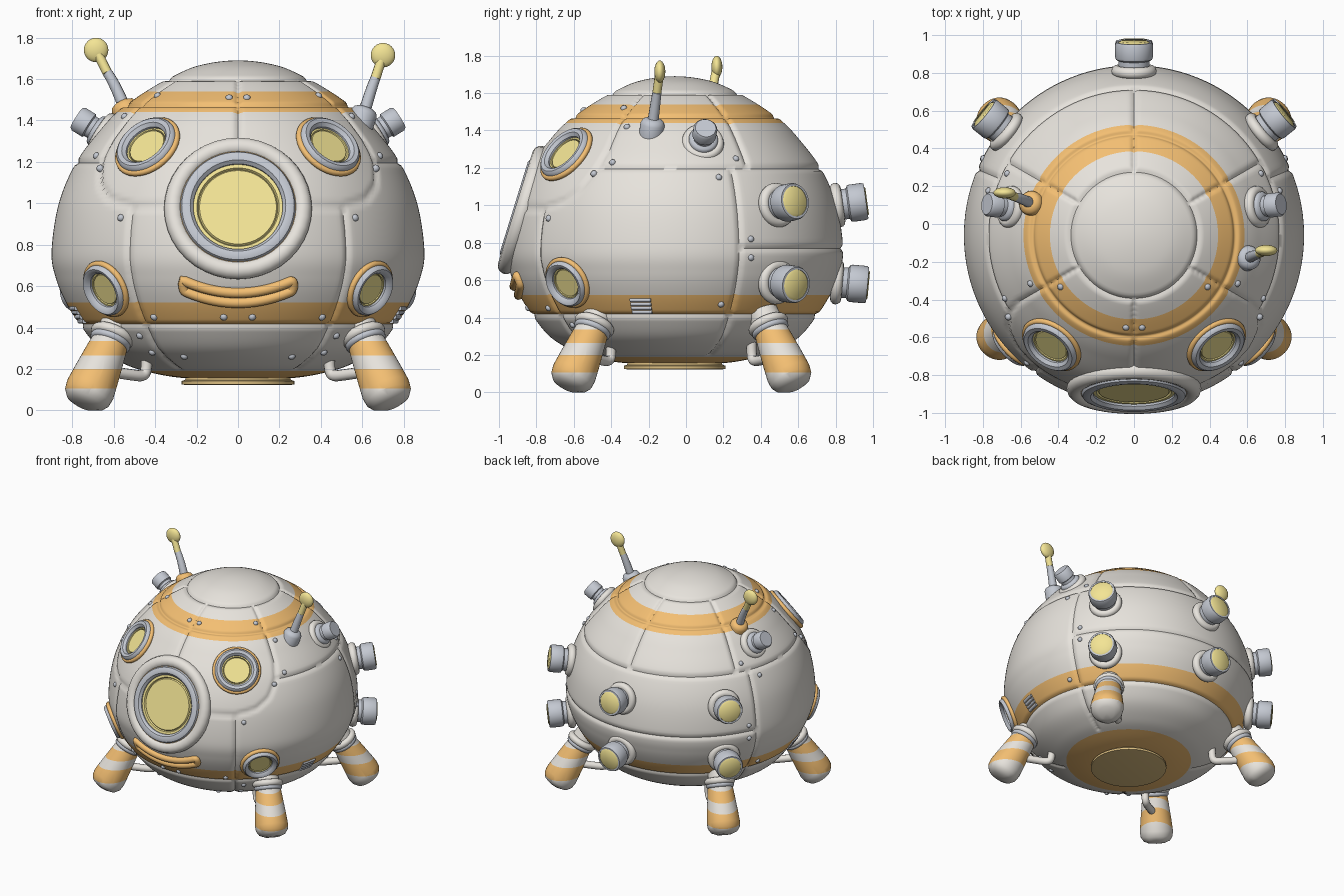
import bpy, bmesh
from math import sin, cos, pi, radians, sqrt, exp
from mathutils import Vector, Matrix
from mathutils.kdtree import KDTree

if "Cube" in bpy.data.objects:
    bpy.data.objects.remove(bpy.data.objects["Cube"])

CY = -0.06  # hull axis position in y


def material(name, col):
    m = bpy.data.materials.new(name)
    m.diffuse_color = (*col, 1)
    m.use_nodes = True
    m.node_tree.nodes["Principled BSDF"].inputs["Base Color"].default_value = m.diffuse_color
    return m


WHITE = material("white_shell", (0.80, 0.77, 0.72))
ORANGE = material("orange_paint", (0.90, 0.52, 0.17))
YELLOW = material("yellow_glass", (0.90, 0.78, 0.30))
METAL = material("blue_grey_metal", (0.55, 0.58, 0.64))
BRONZE = material("bronze_plate", (0.72, 0.52, 0.22))


def finish(ob, angle=40):
    bpy.ops.object.select_all(action='DESELECT')
    bpy.context.view_layer.objects.active = ob
    ob.select_set(True)
    bpy.ops.object.shade_smooth_by_angle(angle=radians(angle))
    return ob


def add(name, bm, mats, angle=40):
    bmesh.ops.recalc_face_normals(bm, faces=bm.faces)
    me = bpy.data.meshes.new(name)
    bm.to_mesh(me)
    bm.free()
    for m in mats:
        me.materials.append(m)
    ob = bpy.data.objects.new(name, me)
    bpy.context.collection.objects.link(ob)
    return finish(ob, angle)


def spin(profile, mtx, seg):
    bm = bmesh.new()
    rows = [[bm.verts.new(mtx @ Vector((r * sin(2 * pi * i / seg), -r * cos(2 * pi * i / seg), h)))
             for i in range(seg)] for r, h in profile]
    for a, b in zip(rows, rows[1:]):
        for i in range(seg):
            j = (i + 1) % seg
            bm.faces.new((a[i], a[j], b[j], b[i]))
    bmesh.ops.remove_doubles(bm, verts=bm.verts, dist=1e-5)
    return bm


def lathe(name, profile, mtx, mat, seg=40):
    return add(name, spin(profile, mtx, seg), [mat])


def ring(name, R, r, mtx, mat, flat=1.0):
    prof = [(R + r * cos(t * pi / 6), flat * r * sin(t * pi / 6)) for t in range(13)]
    return lathe(name, prof, mtx, mat)


def frame(p, n):
    return Matrix.Translation(p) @ Vector(n).to_track_quat('Z', 'Y').to_matrix().to_4x4()


def tube(name, pts, radius, mat, cyclic=False, radii=None):
    cu = bpy.data.curves.new(name, 'CURVE')
    cu.dimensions = '3D'
    cu.bevel_depth, cu.bevel_resolution, cu.use_fill_caps = radius, 4, True
    sp = cu.splines.new('NURBS')
    sp.points.add(len(pts) - 1)
    for i, p in enumerate(pts):
        sp.points[i].co = (*p, 1)
        sp.points[i].radius = radii[i] if radii else 1
    sp.order_u, sp.use_endpoint_u, sp.use_cyclic_u, sp.resolution_u = 3, True, cyclic, 6
    cu.materials.append(mat)
    ob = bpy.data.objects.new(name, cu)
    bpy.context.collection.objects.link(ob)
    bpy.ops.object.select_all(action='DESELECT')
    bpy.context.view_layer.objects.active = ob
    ob.select_set(True)
    bpy.ops.object.convert(target='MESH')
    return finish(bpy.context.view_layer.objects.active)


# Hull profile, smoothed through its knots
K = [(0, .15), (.27, .157), (.45, .19), (.56, .23), (.67, .3), (.76, .41), (.83, .52), (.88, .64),
     (.9, .77), (.865, 1.0), (.78, 1.2), (.66, 1.36), (.585, 1.44), (.54, 1.475), (.445, 1.54),
     (.34, 1.6), (.19, 1.665), (0, 1.69)]
K = [Vector(k) for k in K]
PROF = []
for i in range(len(K) - 1):
    a, b = K[i], K[i + 1]
    p = K[i - 1] if i else Vector((-b.x, b.y))
    q = K[i + 2] if i + 2 < len(K) else Vector((-a.x, a.y))
    for s in range(11):
        t = s / 11
        PROF.append(.5 * (2 * a + (b - p) * t + (2 * p - 5 * a + 4 * b - q) * t * t
                          + (3 * a - p - 3 * b + q) * t ** 3))
PROF.append(K[-1])


def rad(z):
    for a, b in zip(PROF, PROF[1:]):
        if a.y <= z <= b.y and b.y > a.y:
            return a.x + (b.x - a.x) * (z - a.y) / (b.y - a.y)
    return 0


def surf(deg, z):
    """Point and normal on the hull; angle runs from the front toward +x."""
    a, r = radians(deg), rad(z)
    slope = (rad(z + .01) - rad(z - .01)) / .02
    return (Vector((r * sin(a), CY - r * cos(a), z)),
            Vector((sin(a), -cos(a), -slope)).normalized())


# Porthole positions: (name, centre, normal, radius, glass ratio)
ports = [("main_porthole", Vector((0, -.887, .98)), Vector((0, -cos(.3), sin(.3))), .28, .77)]
for s in (-1, 1):
    for label, deg, z, R in (("upper_porthole", 37, 1.275, .16), ("lower_porthole", 48, .585, .13)):
        p, n = surf(s * deg, z)
        ports.append((label, p, n, R, .67))

# Panel seams as (angle, height) paths
seams = [[(0, 1.6), (0, 1.3)], [(180, 1.6), (180, 1.2)]]
for z in (1.6, 1.475, .41):
    seams.append([(-180, z), (180, z)])
for s in (-1, 1):
    seams += [[(s * a, z) for a, z in path] for path in (
        [(15, .99), (36, .985), (46, 1.02), (53, 1.09), (58, 1.2), (60, 1.3), (60, 1.6)],
        [(36, .985), (36, .2)], [(58, 1.2), (180, 1.2)], [(120, 1.6), (120, 1.2)],
        [(112.8, 1.2), (112.8, .2)], [(112.8, .77), (180, .77)])]
pts = []
for path in seams:
    for (a0, z0), (a1, z1) in zip(path, path[1:]):
        n = int(abs(a1 - a0) / .6 + abs(z1 - z0) / .008) + 1
        pts += [surf(a0 + (a1 - a0) * k / n, z0 + (z1 - z0) * k / n)[0] for k in range(n + 1)]
kd = KDTree(len(pts))
for i, p in enumerate(pts):
    kd.insert(p, i)
kd.balance()

# Hull: painted bands, pressed seams and flattened porthole seats
bm = spin([tuple(p) for p in PROF], Matrix.Translation((0, CY, 0)), 300)
for f in bm.faces:
    z = f.calc_center_median().z
    f.material_index = int(z < .19 or .41 < z < .52 or 1.44 < z < 1.54)
bm.normal_update()
shift = [(v, v.normal * (.014 * exp(-(kd.find(v.co)[2] / .013) ** 2))) for v in bm.verts]
for v, d in shift:
    v.co -= d if d.dot(v.co - Vector((0, CY, .8))) > 0 else -d
    for _, p, n, R, _ in ports:
        h = (v.co - p).dot(n)
        if h > -.03 and (v.co - p - h * n).length < R * .86:
            v.co -= n * (h + .03)
add("hull", bm, [WHITE, ORANGE], 60)

# Portholes: metal rim, glass, orange gasket
for label, p, n, R, g in ports:
    m = frame(p, n)
    lathe(label + "_rim", [(g * R, -.04), (g * R, .015), (g * R + .015, .032), (.9 * R, .035),
                           (.97 * R, .026), (R, .008), (R, -.05)], m, METAL, 56)
    lathe(label + "_glass", [(0, .002), (.86 * g * R, .002), (.89 * g * R, -.008),
                             (.92 * g * R, .004), (g * R + .005, .004)], m, YELLOW, 56)
    if R > .2:
        ring(label + "_pad", .312, .045, m @ Matrix.Translation((0, 0, -.018)), WHITE)
    ring(label + "_gasket", R, .016, m @ Matrix.Translation((0, 0, -.004)), ORANGE)

# Smiling mouth: closed loop of two lips lying on the hull
loop = [(x / 10 * .265, .024) for x in range(-10, 11)] + [(x / 10 * .265, -.024) for x in range(10, -11, -1)]
mouth = []
for x, o in loop:
    z = .543 + .06 * (x / .265) ** 2 + o
    mouth.append((x, CY - sqrt(rad(z) ** 2 - x * x) - .006, z))
tube("mouth", mouth, .025, ORANGE, cyclic=True)

# Legs with stripes, collars and brace hooks
for sx in (-1, 1):
    for label, sy, y0 in (("front", -1, -.49), ("back", 1, .44)):
        top = Vector((sx * .605, y0, .36))
        m = frame(top, (sx * .36, sy * .36, -.86))
        bm = spin([(0, -.08), (.08, -.08), (.085, 0), (.098, .1), (.112, .22), (.12, .3), (.115, .34),
                   (.095, .37), (.055, .387), (0, .39)], m, 36)
        for z in (.335, .265, .2, .105):
            bmesh.ops.bisect_plane(bm, geom=bm.verts[:] + bm.edges[:] + bm.faces[:],
                                   plane_co=(0, 0, z), plane_no=(0, 0, 1))
        for f in bm.faces:
            z = f.calc_center_median().z
            f.material_index = int(.105 < z < .2 or .265 < z < .335)
        for v in bm.verts:
            v.co.z = max(v.co.z, 0)
        add(label + "_leg", bm, [WHITE, ORANGE])
        ring(label + "_leg_collar", .085, .026, m, WHITE)
        ring(label + "_leg_cuff", .082, .02, m @ Matrix.Translation((0, 0, .03)), METAL)
        tube(label + "_leg_hook", [top + Vector((-sx * a, -sy * b, c)) for a, b, c in (
            (-.03, -.04, -.17), (.1, .04, -.19), (.15, .08, -.195), (.165, .09, -.16), (.165, .09, -.09))],
            .027, WHITE)

# Base plate under the hull
lathe("base_plate", [(0, .122), (.25, .122), (.272, .126), (.272, .142), (.255, .147), (.25, .17)],
      Matrix.Translation((0, CY, 0)), BRONZE, 64)

# Six rear thrusters
for deg in (-129, 180, 129):
    for z, tilt, reach in ((1.0, .14, .165), (.59, -.09, .175)):
        p = surf(deg, z)[0]
        m = frame(p, (sin(radians(deg)), -cos(radians(deg)), tilt))
        lathe("thruster", [(.08, -.08), (.082, .06), (.096, .068), (.1, .08), (.1, reach - .02),
                           (.094, reach - .006), (.082, reach - .006), (.08, reach - .02)], m, METAL)
        lathe("thruster_glow", [(0, reach), (.07, reach), (.086, reach - .012)], m, YELLOW)
        ring("thruster_collar", .09, .03, m @ Matrix.Translation((0, 0, .005)), WHITE)

# Side nozzles high on the hull
for s in (-1, 1):
    m = frame((s * .655, .09, 1.335), (s * .83, .1, .52))
    ring("nozzle_collar", .085, .028, m, WHITE)
    lathe("side_nozzle", [(.08, -.06), (.078, .035), (.07, .045), (.055, .05), (.055, .07), (.064, .076),
                          (.064, .135), (.055, .147), (0, .147)], m, METAL)

# Two antennas, each with a flattened tip
for label, base, tip, mat in (("left", (-.545, .11, 1.455), (-.685, .165, 1.74), ORANGE),
                              ("right", (.605, -.18, 1.425), (.70, -.14, 1.715), METAL)):
    b, t = Vector(base), Vector(tip)
    mid = b.lerp(t, .45) + Vector((.012 if t.x < 0 else -.004, 0, 0))
    neck = b.lerp(t, .62)
    m = frame(b, (t - b).normalized())
    lathe(label + "_antenna_base", [(.065, -.06), (.065, .01), (.055, .03), (.035, .04), (0, .042)], m, mat)
    tube(label + "_antenna_stem", [b, mid, neck], .03, METAL, radii=[1, .9, .8])
    tube(label + "_antenna_neck", [neck, neck.lerp(t, .5), t], .024, YELLOW)
    bm = bmesh.new()
    bmesh.ops.create_uvsphere(bm, u_segments=28, v_segments=16, radius=.059,
                              matrix=Matrix.Translation(t) @ Matrix.Diagonal((1, .5, 1, 1)))
    add(label + "_antenna_tip", bm, [YELLOW])

# Side vents made of slats, and rivets beside the seams
for s in (-1, 1):
    for k in range(4):
        tube("vent_slat", [surf(s * a, .43 + .021 * k)[0] for a in (73, 77, 81)], .011, METAL)
    for deg, z in ((40, .93), (57, 1.17), (64, 1.23), (25, .26), (31, .45), (41, .36), (5, 1.51), (55, 1.52),
                   (65, 1.42), (40, .28), (107, 1.15), (108, .47), (117, .82), (117, .72), (116, 1.25), (5, .45)):
        p, n = surf(s * deg, z)
        lathe("rivet", [(.018, -.01), (.017, .004), (.011, .011), (0, .014)], frame(p, n), METAL, 12)
